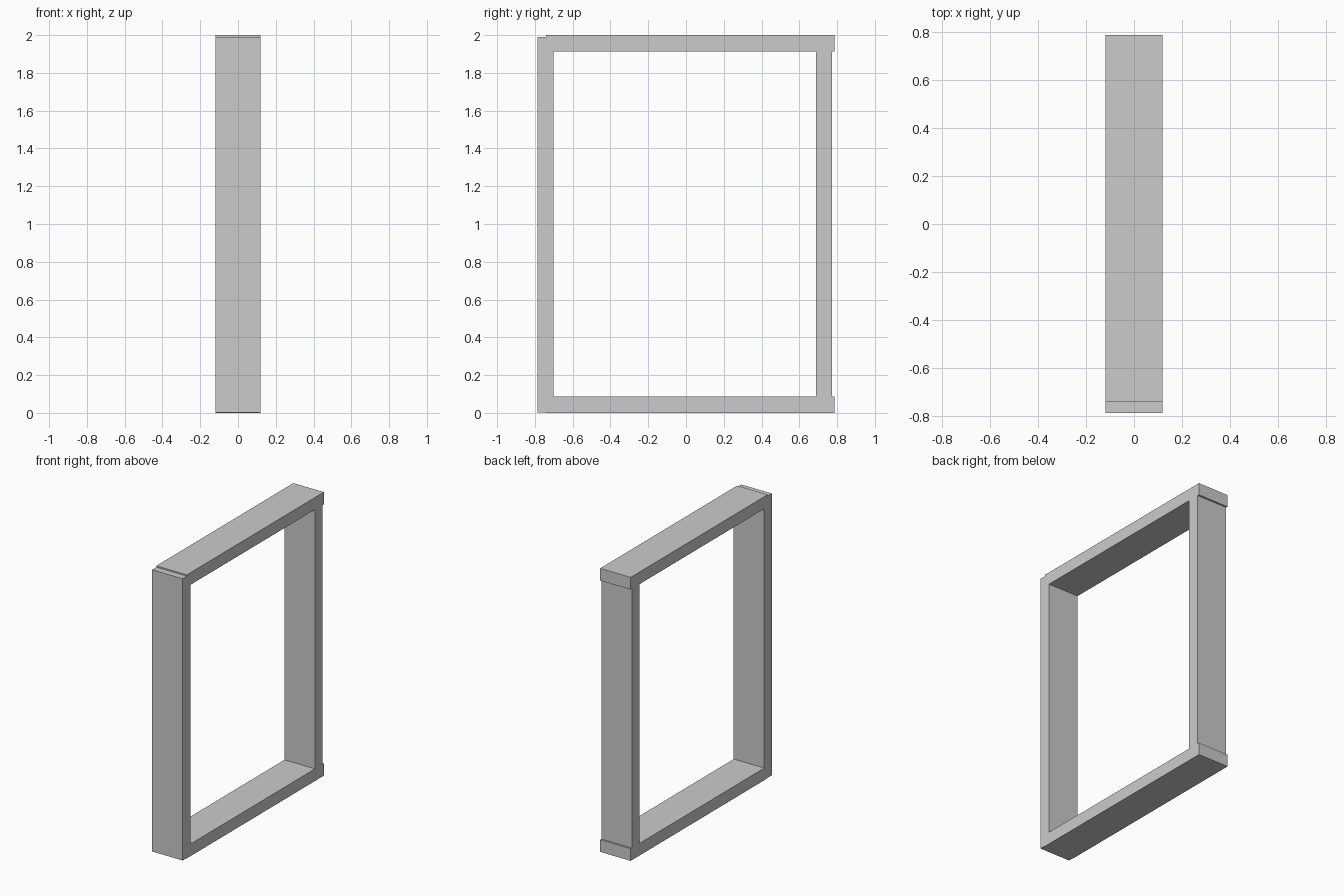
import bpy

if "Cube" in bpy.data.objects:
    bpy.data.objects.remove(bpy.data.objects["Cube"])

DEPTH = 0.238  # frame depth along x


def board(name, y0, y1, z0, z1):
    """Plain rectangular board spanning the given y and z ranges."""
    bpy.ops.mesh.primitive_cube_add(size=1, location=(0, (y0 + y1) / 2, (z0 + z1) / 2))
    ob = bpy.context.object
    ob.name = name
    ob.scale = (DEPTH, y1 - y0, z1 - z0)
    bpy.ops.object.transform_apply(location=False, rotation=False, scale=True)
    return ob


# Horizontal rails, lapped into the left jamb
for name, z in (("bottom_rail", 0.0), ("top_rail", 1.914)):
    board(name, -0.74, 0.787, z, z + 0.086)

# Left jamb covers the rail ends and stops just short of the top
board("left_jamb", -0.787, -0.702, 0.003, 1.99)

# Right jamb sits between the rails, slightly inset from their ends
board("right_jamb", 0.688, 0.774, 0.04, 1.96)
